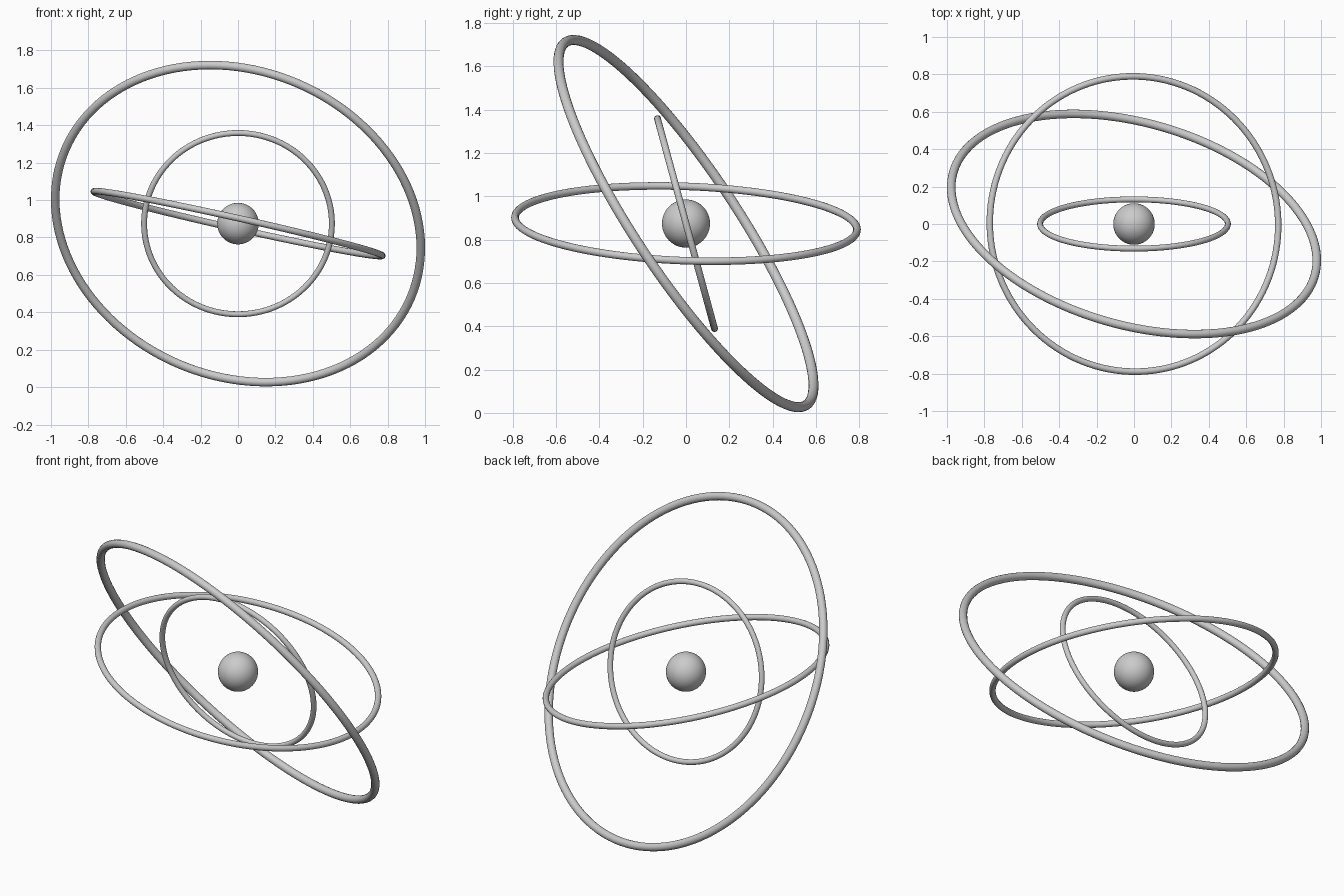
import bpy
from mathutils import Vector

if "Cube" in bpy.data.objects:
    bpy.data.objects.remove(bpy.data.objects["Cube"])

CENTRE = Vector((0, 0, 0.874))


def smooth(obj):
    for p in obj.data.polygons:
        p.use_smooth = True


def ring(name, radius, tube, normal):
    """Thin round hoop about the centre, facing along the normal."""
    rot = Vector(normal).to_track_quat('Z', 'Y').to_euler()
    bpy.ops.mesh.primitive_torus_add(
        major_radius=radius, minor_radius=tube,
        major_segments=128, minor_segments=16,
        location=CENTRE, rotation=rot)
    obj = bpy.context.object
    obj.name = name
    smooth(obj)


# Central ball
bpy.ops.mesh.primitive_uv_sphere_add(segments=48, ring_count=24,
                                     radius=0.111, location=CENTRE)
bpy.context.object.name = "core_ball"
smooth(bpy.context.object)

# Three tilted orbit hoops
ring("outer_ring", 1.005, 0.023, (0.233, 0.810, 0.537))
ring("middle_ring", 0.79, 0.0175, (0.217, 0.036, 0.975))
ring("inner_ring", 0.502, 0.0157, (0, 0.965, 0.262))
